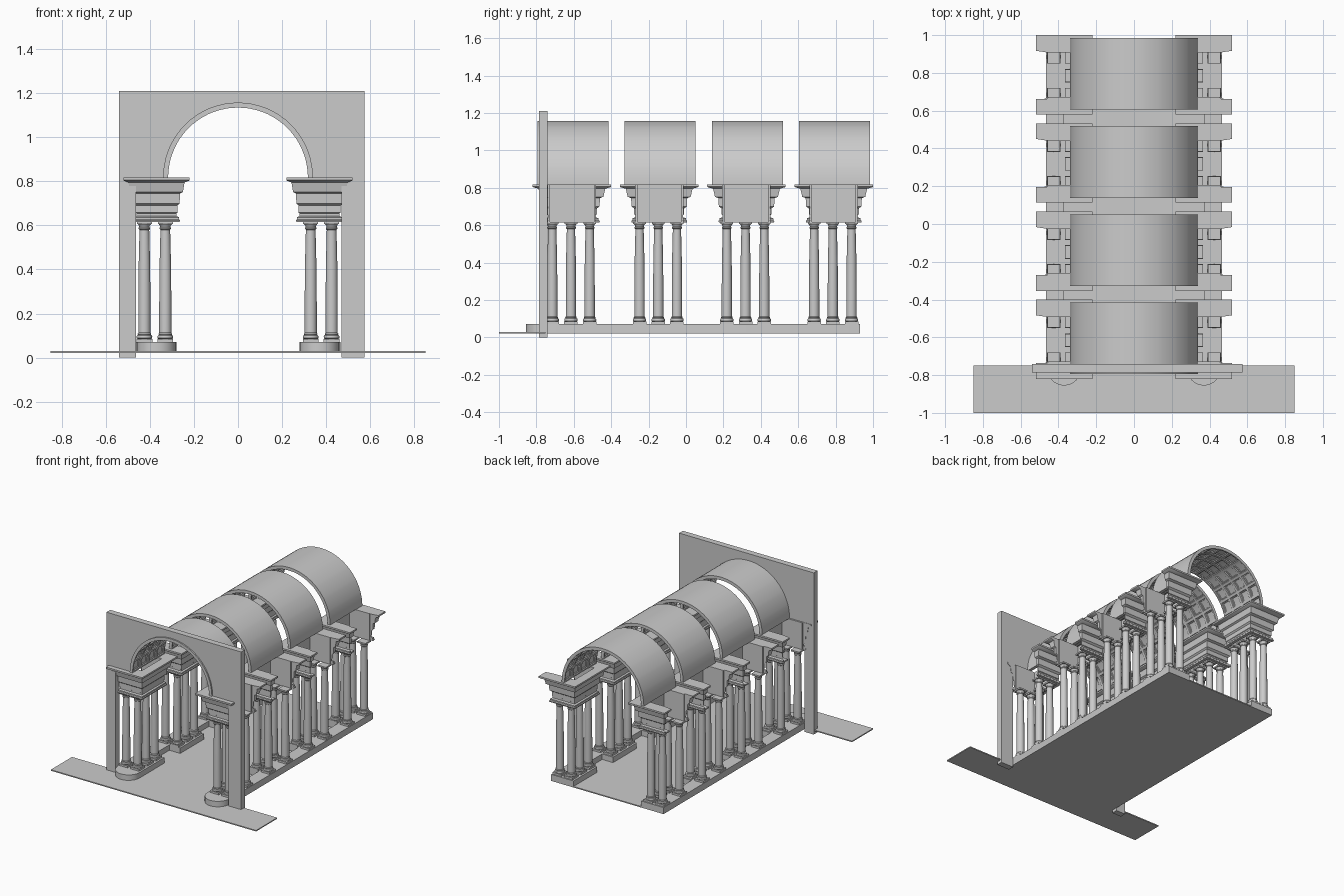
import bpy, bmesh
from math import sin, cos, pi

if "Cube" in bpy.data.objects:
    bpy.data.objects.remove(bpy.data.objects["Cube"])

STEP = 0.4667          # distance between bays
BAY = 0.79             # centre of the rearmost bay


def finish(name, bm, bays=False, mirror=False):
    bmesh.ops.recalc_face_normals(bm, faces=bm.faces)
    me = bpy.data.meshes.new(name)
    bm.to_mesh(me)
    bm.free()
    ob = bpy.data.objects.new(name, me)
    bpy.context.collection.objects.link(ob)
    bpy.ops.object.select_all(action='DESELECT')
    ob.select_set(True)
    bpy.context.view_layer.objects.active = ob
    bpy.ops.object.shade_smooth_by_angle(angle=0.6)
    if bays:
        m = ob.modifiers.new("bays", 'ARRAY')
        m.count = 4
        m.use_relative_offset = False
        m.use_constant_offset = True
        m.constant_offset_displace = (0, -STEP, 0)
    if mirror:
        ob.modifiers.new("mirror", 'MIRROR').use_mirror_merge = False
    return ob


def box(bm, x0, x1, y0, y1, z0, z1):
    vs = bmesh.ops.create_cube(bm, size=1)['verts']
    for v in vs:
        v.co = ((x0 + x1) / 2 + v.co.x * (x1 - x0), (y0 + y1) / 2 + v.co.y * (y1 - y0),
                (z0 + z1) / 2 + v.co.z * (z1 - z0))


def prism(bm, pts, vec):
    f = bm.faces.new([bm.verts.new(p) for p in pts])
    r = bmesh.ops.extrude_face_region(bm, geom=[f], use_keep_orig=True)
    for v in r['geom']:
        if isinstance(v, bmesh.types.BMVert):
            v.co.x += vec[0]
            v.co.y += vec[1]
            v.co.z += vec[2]


def skin(bm, rings, closed):
    # bridge a list of closed cross-sections
    vs = [[bm.verts.new(p) for p in r] for r in rings]
    n = len(vs[0])
    for a, b in zip(vs, vs[1:]):
        for i in range(n):
            bm.faces.new((a[i], a[(i + 1) % n], b[(i + 1) % n], b[i]))
    if closed:
        bm.faces.new(vs[0])
        bm.faces.new(vs[-1])


# apron in front and thin floor under the aisle
bm = bmesh.new()
box(bm, -0.85, 0.85, -1.0, -0.75, 0.022, 0.03)
finish("front_apron", bm)
bm = bmesh.new()
box(bm, -0.465, 0.465, -0.75, 0.93, 0.022, 0.03)
finish("floor", bm)

# raised side plinths: notched between bays, rounded front end
pts = [(0.465, 0.93)]
for k in range(4):
    c = BAY - k * STEP
    if k:
        pts.append((0.37, c + 0.14))
    pts.append((0.28, c + 0.14))
    if k < 3:
        pts += [(0.28, c - 0.14), (0.37, c - 0.14)]
pts += [(0.37 + 0.09 * cos(a), -0.765 + 0.09 * sin(a)) for a in [pi + pi * i / 16 for i in range(17)]]
pts.append((0.465, -0.75))
bm = bmesh.new()
prism(bm, [(x, y, 0.026) for x, y in pts], (0, 0, 0.045))
finish("side_plinth", bm, mirror=True)

# columns: three on the aisle side, two on the outside of each bay
prof = [(0.03, 0.084), (0.035, 0.088), (0.036, 0.094), (0.034, 0.1), (0.029, 0.103), (0.031, 0.108),
        (0.0275, 0.113), (0.0275, 0.25), (0.026, 0.42), (0.022, 0.58), (0.026, 0.584), (0.026, 0.589),
        (0.023, 0.592), (0.024, 0.599), (0.031, 0.607)]
bm = bmesh.new()
for x, dy in ((0.33, -0.1), (0.33, 0), (0.33, 0.1), (0.425, -0.1), (0.425, 0.1)):
    y = BAY - 0.005 + dy
    box(bm, x - 0.036, x + 0.036, y - 0.036, y + 0.036, 0.068, 0.085)
    skin(bm, [[(x + r * cos(2 * pi * i / 20), y + r * sin(2 * pi * i / 20), z) for i in range(20)]
              for r, z in prof], True)
    box(bm, x - 0.034, x + 0.034, y - 0.034, y + 0.034, 0.606, 0.617)
finish("columns", bm, bays=True, mirror=True)

# stepped entablature swept round each cluster, open in the middle of the outer side
ent = [(-0.12, 0.615), (0.25, 0.615), (0.27, 0.623), (0.2, 0.628), (0.2, 0.637), (0.02, 0.642), (0.02, 0.655),
       (0.08, 0.658), (0.08, 0.69), (0.25, 0.7), (0.28, 0.745), (0.5, 0.752), (0.62, 0.795),
       (0.95, 0.803), (1.0, 0.806), (1.0, 0.818), (-0.12, 0.818)]
X0, X1, Y0, Y1 = 0.28, 0.46, BAY - 0.127, BAY + 0.127
path = [(X1, Y0, 1, 0), (X1, Y0, 1, -1), (X0, Y0, -1, -1), (X0, Y1, -1, 1), (X1, Y1, 1, 1), (X1, Y1, 1, 0)]
bm = bmesh.new()
skin(bm, [[(x + dx * o * 0.06, y + dy * o * 0.083, z) for o, z in ent] for x, y, dx, dy in path], True)
finish("entablature", bm, bays=True, mirror=True)

# barrel vault with coffered underside
NA, NY, R0, R1, W = 11, 4, 0.317, 0.34, 0.38
sa = [0] + [i + f for i in range(NA) for f in (0.1, 0.5, 0.9)] + [NA]
sy = [0] + [i + f for i in range(NY) for f in (0.1, 0.9)] + [NY]
bm = bmesh.new()


def shell(r):
    return [[bm.verts.new((r * cos(pi * a / NA), 0.795 + W * (y / NY - 0.5), 0.818 + r * sin(pi * a / NA)))
             for y in sy] for a in sa]


inn, out = shell(R0), shell(R1)
coffers = []
la, ly = len(sa) - 1, len(sy) - 1
for k in range(la):
    for m in range(ly):
        f = bm.faces.new((inn[k][m], inn[k + 1][m], inn[k + 1][m + 1], inn[k][m + 1]))
        if k % 3 and m % 2:
            coffers.append(f)
        bm.faces.new((out[k][m], out[k][m + 1], out[k + 1][m + 1], out[k + 1][m]))
    for m in (0, ly):
        bm.faces.new((inn[k][m], out[k][m], out[k + 1][m], inn[k + 1][m]))
for m in range(ly):
    for k in (0, la):
        bm.faces.new((inn[k][m], inn[k][m + 1], out[k][m + 1], out[k][m]))
bmesh.ops.recalc_face_normals(bm, faces=bm.faces)
bmesh.ops.inset_region(bm, faces=coffers, thickness=0.003, depth=-0.007)
bmesh.ops.inset_region(bm, faces=coffers, thickness=0.007, depth=0)
bmesh.ops.inset_region(bm, faces=coffers, thickness=0.002, depth=-0.007)
finish("coffered_vault", bm, bays=True)

# front wall with arched opening
arch = [(0.333 * cos(pi * i / 40), 0.81 + 0.333 * sin(pi * i / 40)) for i in range(41)]
outline = [(0.575, 0), (0.575, 1.21), (-0.54, 1.21), (-0.54, 0), (-0.463, 0), (-0.463, 0.81)]
outline += arch[::-1] + [(0.47, 0.81), (0.47, 0)]
bm = bmesh.new()
prism(bm, [(x, -0.785, z) for x, z in outline], (0, 0.045, 0))
finish("front_wall", bm)
